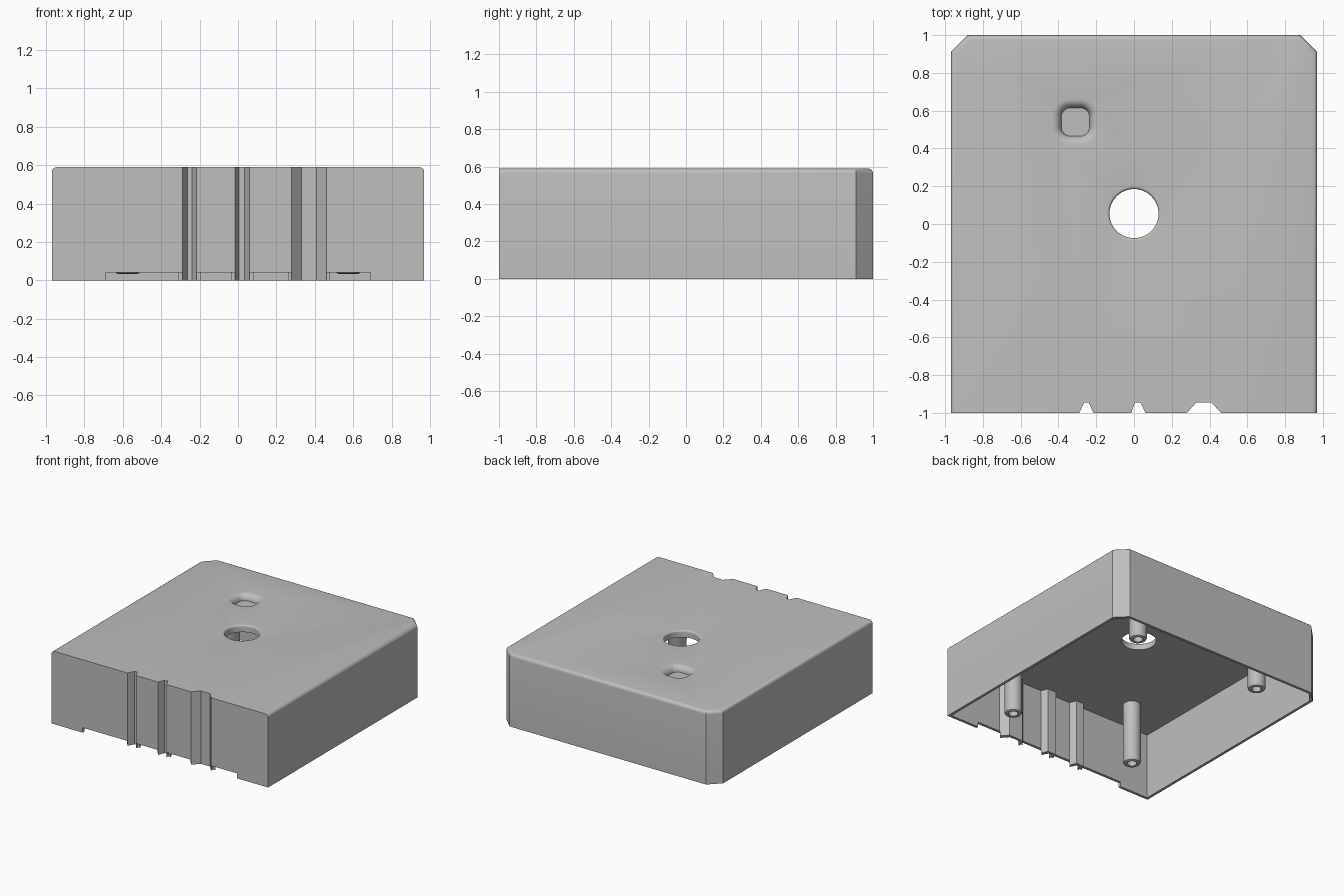
import bpy
import bmesh
from math import sin, cos, pi, radians

cube = bpy.data.objects.get("Cube")
if cube:
    bpy.data.objects.remove(cube, do_unlink=True)

GREY = (0.52, 0.52, 0.52, 1)
mat = bpy.data.materials.new("plain grey")
mat.use_nodes = True
mat.diffuse_color = GREY
mat.node_tree.nodes["Principled BSDF"].inputs["Base Color"].default_value = GREY

W, D, H = 0.97, 1.0, 0.59      # half width, half depth, height
WALL, CEILING, CHAMFER = 0.022, 0.535, 0.09
# front grooves: outer left, inner left, inner right, outer right
GROOVES = [(-0.29, -0.263, -0.24, -0.215),
           (-0.015, 0.005, 0.035, 0.06),
           (0.28, 0.33, 0.41, 0.46)]
GROOVE_DEPTH = 0.055


def loft(name, rings, bevel_rule=None):
    """Skin a stack of (points, z) rings and cap both ends."""
    bm = bmesh.new()
    loops = [[bm.verts.new((x, y, z)) for x, y in pts] for pts, z in rings]
    for a, b in zip(loops, loops[1:]):
        for i in range(len(a)):
            j = (i + 1) % len(a)
            bm.faces.new((a[i], a[j], b[j], b[i]))
    bm.faces.new(loops[0][::-1])
    bm.faces.new(loops[-1])
    bmesh.ops.recalc_face_normals(bm, faces=bm.faces)
    if bevel_rule:
        edges = [e for e in bm.edges if bevel_rule(e)]
        bmesh.ops.bevel(bm, geom=edges, offset=0.026, segments=5, profile=0.5,
                        affect='EDGES')
    mesh = bpy.data.meshes.new(name)
    bm.to_mesh(mesh)
    bm.free()
    mesh.materials.append(mat)
    ob = bpy.data.objects.new(name, mesh)
    bpy.context.collection.objects.link(ob)
    return ob


def outline(inset):
    """Plan of the case, with chamfered back corners and grooved front."""
    w, d = W - inset, D - inset
    c = CHAMFER - inset * 0.59
    pts = [(-w, -d)]
    for a, b, e, f in GROOVES:
        g = -D + GROOVE_DEPTH + inset
        pts += [(a - inset, -d), (b - inset, g), (e + inset, g), (f + inset, -d)]
    return pts + [(w, -d), (w, d - c), (w - c, d), (c - w, d), (-w, d - c)]


def circle(cx, cy, r, n=48):
    return [(cx + r * cos(2 * pi * i / n), cy + r * sin(2 * pi * i / n))
            for i in range(n)]


def round_square(cx, cy, core, r, n=8):
    pts = []
    for q, (sx, sy) in enumerate([(1, 1), (-1, 1), (-1, -1), (1, -1)]):
        for i in range(n + 1):
            t = (q + i / n) * pi / 2
            pts.append((cx + sx * core + r * cos(t), cy + sy * core + r * sin(t)))
    return pts


def flare(shape, r, fillet, steps=8):
    """Rings of a trumpet mouth opening tangentially into the top face."""
    rings = []
    for i in range(steps + 1):
        t = i / steps * pi / 2
        rings.append((shape(r + fillet * (1 - cos(t))), H - fillet * (1 - sin(t))))
    return rings + [(shape(r + fillet), H + 0.1)]


def cut(target, cutter):
    cutter.hide_render = True
    mod = target.modifiers.new("cut", 'BOOLEAN')
    mod.operation = 'DIFFERENCE'
    mod.solver = 'EXACT'
    mod.object = cutter
    bpy.context.view_layer.objects.active = target
    bpy.ops.object.modifier_apply(modifier=mod.name)
    bpy.data.objects.remove(cutter, do_unlink=True)


def smooth(ob):
    bpy.ops.object.select_all(action='DESELECT')
    ob.select_set(True)
    bpy.context.view_layer.objects.active = ob
    bpy.ops.object.shade_smooth_by_angle(angle=radians(30))


# Case with rounded top edges at the sides and back
def is_rounded(e):
    return (all(v.co.z > H - 0.001 for v in e.verts)
            and max(v.co.y for v in e.verts) > 0)


case = loft("case", [(outline(0), 0), (outline(0), H)], is_rounded)
cut(case, loft("cavity", [(outline(WALL), -0.1), (outline(WALL), CEILING)]))

# Low slots along the bottom of the front wall, between the grooves
stops = [-0.69] + [x for g in GROOVES for x in (g[0], g[3])] + [0.69]
for x0, x1 in zip(stops[::2], stops[1::2]):
    y0, y1 = -D - 0.1, -D + WALL + 0.002
    rect = [(x0, y0), (x1, y0), (x1, y1), (x0, y1)]
    cut(case, loft("slot", [(rect, -0.1), (rect, 0.04)]))


# Round through hole and shallow button dimple in the top
def hole_shape(r):
    return circle(0, 0.055, r)


def dimple_shape(r):
    return round_square(-0.31, 0.54, 0.025, r)


cut(case, loft("hole", [(hole_shape(0.13), 0.4)] + flare(hole_shape, 0.13, 0.014)))
cut(case, loft("dimple", flare(dimple_shape, 0.05, 0.048)))
smooth(case)

# Four screw posts with rounded tips and blind holes
POST = [(0.035, 0.2), (0.035, 0.036), (0.052, 0.034), (0.061, 0.038),
        (0.067, 0.05), (0.067, CEILING + 0.01)]
for side, x in (("right", -0.575), ("left", 0.575)):
    for end, y in (("front", -0.71), ("back", 0.73)):
        post = loft(f"{end}_{side}_post", [(circle(x, y, r, 32), z) for r, z in POST])
        smooth(post)
